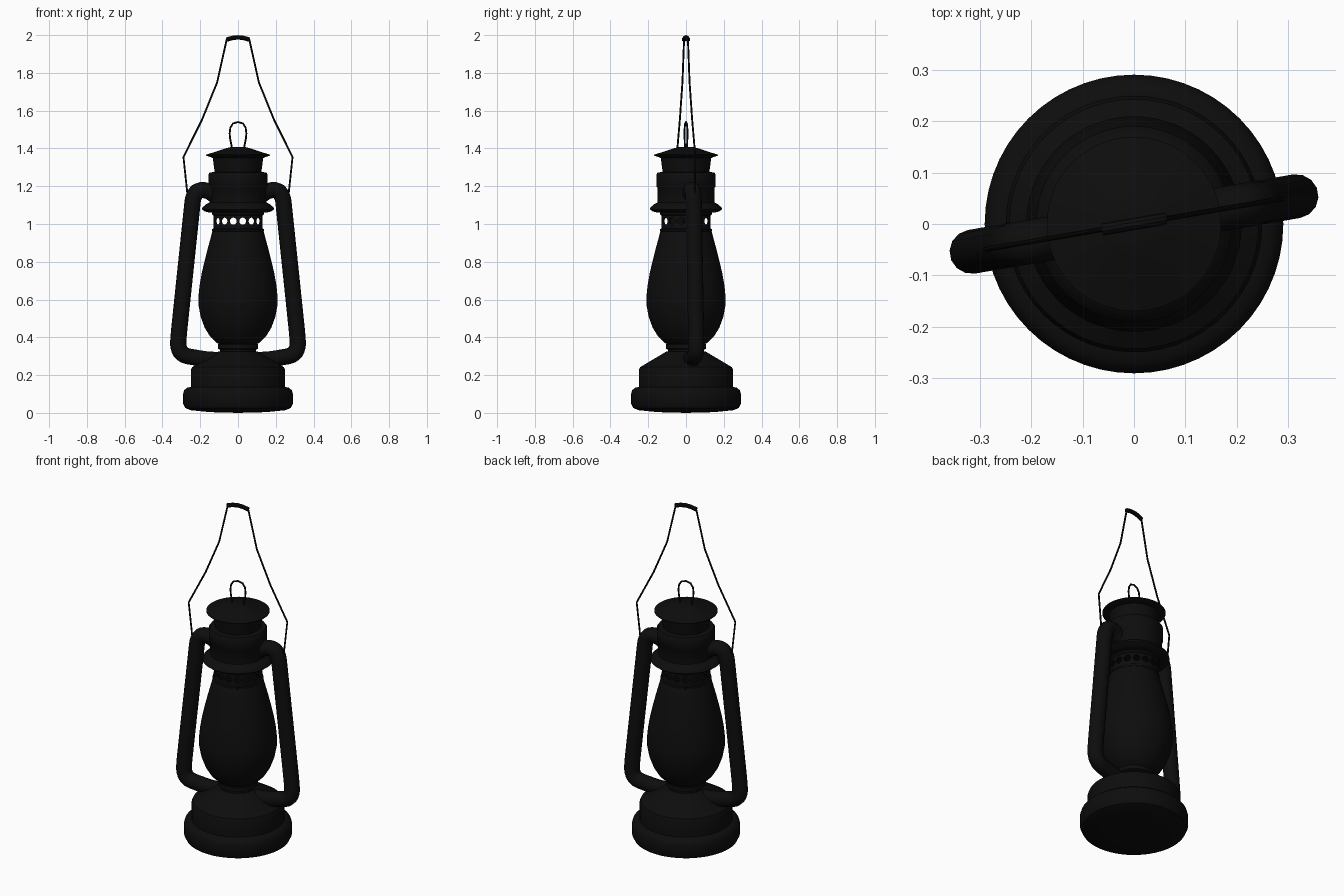
import bpy, bmesh, math
from mathutils import Vector, Matrix

if "Cube" in bpy.data.objects:
    bpy.data.objects.remove(bpy.data.objects["Cube"])

TURN = math.radians(9.7)   # side tubes and bail sit slightly turned about z
black = bpy.data.materials.new("black_metal")
black.diffuse_color = (0.004, 0.004, 0.004, 1)
black.use_nodes = True
black.node_tree.nodes["Principled BSDF"].inputs["Base Color"].default_value = black.diffuse_color


def finish(ob, angle=35):
    if not ob.data.materials:
        ob.data.materials.append(black)
    bpy.ops.object.select_all(action='DESELECT')
    ob.select_set(True)
    bpy.context.view_layer.objects.active = ob
    bpy.ops.object.shade_smooth_by_angle(angle=math.radians(angle))
    return ob


def soften(points, t=0.3):
    # corner rounding for a polyline
    pts = [Vector(p) for p in points]
    out = [pts[0]]
    for a, b, c in zip(pts, pts[1:], pts[2:]):
        p, q = b.lerp(a, t), b.lerp(c, t)
        for i in range(6):
            u = i / 5
            out.append(p.lerp(b, u).lerp(b.lerp(q, u), u))
    return out + [pts[-1]]


def lathe(name, profile, segs=56):
    bm = bmesh.new()
    vs = [bm.verts.new((r, 0, z)) for r, z in profile]
    es = [bm.edges.new(e) for e in zip(vs, vs[1:])]
    bmesh.ops.spin(bm, geom=vs + es, cent=(0, 0, 0), axis=(0, 0, 1),
                   angle=math.tau, steps=segs)
    bmesh.ops.remove_doubles(bm, verts=bm.verts, dist=1e-5)
    bmesh.ops.recalc_face_normals(bm, faces=bm.faces)
    me = bpy.data.meshes.new(name)
    bm.to_mesh(me)
    bm.free()
    ob = bpy.data.objects.new(name, me)
    bpy.context.collection.objects.link(ob)
    return finish(ob)


def tube(name, path, radius, res=4, turn=TURN, closed=False):
    cu = bpy.data.curves.new(name, 'CURVE')
    cu.dimensions = '3D'
    cu.bevel_depth, cu.bevel_resolution, cu.use_fill_caps = radius, res, True
    sp = cu.splines.new('POLY')
    sp.points.add(len(path) - 1)
    for p, (x, z) in zip(sp.points, path):
        p.co = (x, 0, z, 1)
    sp.use_cyclic_u = closed
    ob = bpy.data.objects.new(name, cu)
    bpy.context.collection.objects.link(ob)
    ob.rotation_euler.z = turn
    bpy.ops.object.select_all(action='DESELECT')
    ob.select_set(True)
    bpy.context.view_layer.objects.active = ob
    bpy.ops.object.convert(target='MESH')
    return finish(bpy.context.object)


# Fuel tank base
lathe("fuel_tank", [(0, 0), (.15, .004), (.25, .014), (.28, .026), (.291, .05),
                    (.291, .10), (.285, .12), (.27, .133), (.25, .137), (.25, .225),
                    (.243, .242), (.21, .262), (.115, .318), (.105, .325), (0, .325)])

# Burner collar below the globe
lathe("burner_collar", [(0, .31), (.095, .31), (.095, .335), (.107, .34), (.107, .362),
                        (.09, .372), (0, .372)])

# Glass globe
lathe("glass_globe", [(.085, .355), (.115, .372), (.148, .405), (.176, .45), (.198, .51),
                      (.209, .57), (.21, .61), (.204, .67), (.193, .735), (.178, .80),
                      (.163, .86), (.148, .915), (.136, .96), (.130, .97)])

# Perforated band with round air holes
band = lathe("perforated_band", [(.132, .958), (.137, .962), (.137, .972), (.131, .976),
                                 (.131, 1.044), (.137, 1.05), (.137, 1.07),
                                 (.125, 1.07), (.125, .958), (.132, .958)])
bm = bmesh.new()
for i in range(16):
    a = (i + .5) * math.tau / 16
    m = (Matrix.Rotation(a, 4, 'Z') @ Matrix.Translation((.13, 0, 1.015))
         @ Matrix.Rotation(math.pi / 2, 4, 'Y'))
    bmesh.ops.create_cone(bm, cap_ends=True, segments=16, radius1=.019,
                          radius2=.019, depth=.05, matrix=m)
me = bpy.data.meshes.new("hole_cutter")
bm.to_mesh(me)
bm.free()
cutter = bpy.data.objects.new("hole_cutter", me)
bpy.context.collection.objects.link(cutter)
cutter.hide_render = True
cutter.hide_viewport = True
cut = band.modifiers.new("holes", 'BOOLEAN')
cut.operation, cut.solver, cut.object = 'DIFFERENCE', 'EXACT', cutter

# Chimney with flange
lathe("chimney", [(0, 1.065), (.15, 1.06), (.175, 1.066), (.191, 1.078), (.188, 1.088),
                  (.168, 1.105), (.15, 1.115), (.15, 1.19), (.157, 1.2), (.157, 1.262),
                  (.15, 1.272), (.125, 1.276), (0, 1.276)])

# Neck and cap
lathe("chimney_neck", [(0, 1.27), (.123, 1.27), (.134, 1.352), (0, 1.352)])
lathe("cap", [(0, 1.35), (.135, 1.35), (.17, 1.363), (.17, 1.367), (.12, 1.382),
              (.06, 1.402), (.04, 1.407), (0, 1.408)])

# Wire loop on the cap
tube("lift_loop", [(-.03, 1.39), (-.042, 1.45), (-.045, 1.48), (-.041, 1.51),
                   (-.027, 1.532), (0, 1.54), (.027, 1.532), (.041, 1.51),
                   (.045, 1.48), (.042, 1.45), (.03, 1.39)], .005, 2)

# Side tubes and carrying bail, mirrored left and right
side = [(.12, 1.15), (.155, 1.172), (.19, 1.182), (.222, 1.172), (.242, 1.135),
        (.25, 1.06), (.318, .42), (.322, .36), (.312, .325), (.285, .302),
        (.17, .283), (.08, .28)]
side = [tuple(p) for p in soften(side, .3)]
bail = [(.272, 1.16), (.293, 1.355), (.192, 1.555), (.112, 1.75), (.06, 1.98)]
for s, label in ((1, "right"), (-1, "left")):
    tube("side_tube_" + label, [(s * x, z) for x, z in side], .043, 5)
    tube("bail_wire_" + label, [(s * x, z) for x, z in bail], .005, 2)

# Grip at the top of the bail
tube("bail_grip", [(-.062, 1.976), (-.03, 1.985), (0, 1.988), (.03, 1.985), (.062, 1.976)], .012, 3)
